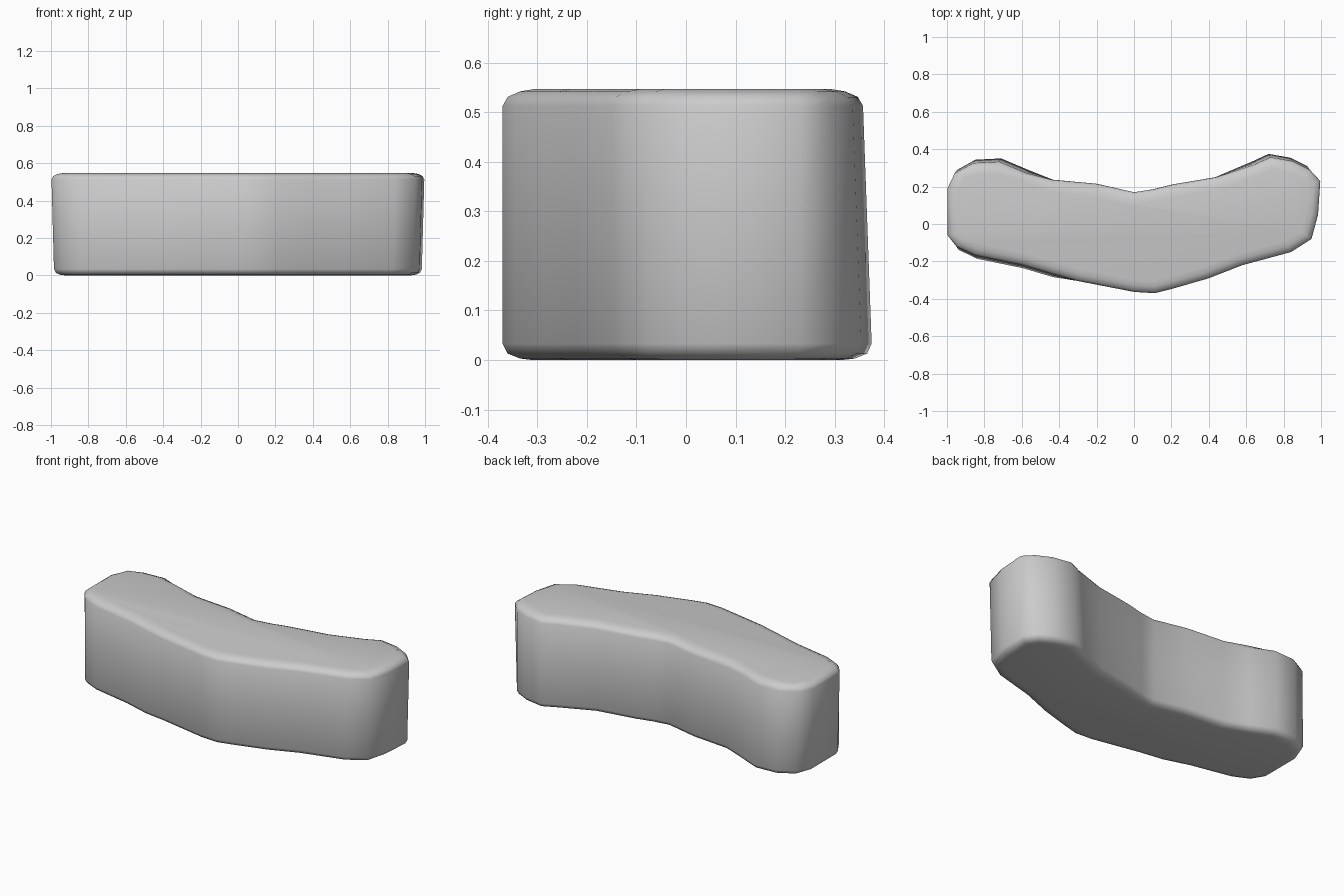
import bpy, bmesh
from mathutils import Vector

if "Cube" in bpy.data.objects:
    bpy.data.objects.remove(bpy.data.objects["Cube"])

# Plan outline of the curved block, counter-clockwise from the front centre
OUTLINE = [Vector(p) for p in [
    (0.0, -0.363), (0.11, -0.37), (0.21, -0.345), (0.4, -0.29), (0.58, -0.22),
    (0.84, -0.15), (0.95, -0.08), (0.985, 0.05), (0.997, 0.23), (0.94, 0.31),
    (0.85, 0.355), (0.73, 0.376), (0.64, 0.335), (0.44, 0.25), (0.2, 0.21),
    (0.1, 0.185), (0.0, 0.17), (-0.2, 0.215), (-0.44, 0.237), (-0.58, 0.293),
    (-0.72, 0.352), (-0.86, 0.345), (-0.96, 0.29), (-0.998, 0.19),
    (-0.998, -0.06), (-0.95, -0.14), (-0.85, -0.187), (-0.6, -0.238),
    (-0.44, -0.285), (-0.3, -0.305)]]

# Vertical profile: (inset, height)
PROFILE = [(0.06, 0.002), (0.035, 0.005), (0.01, 0.015), (0.0, 0.035), (0.0, 0.28),
           (0.0, 0.515), (0.01, 0.533), (0.035, 0.544), (0.065, 0.549)]


def inset_point(i, d):
    """Move an outline point inwards along its averaged normal."""
    a, p, b = OUTLINE[i - 1], OUTLINE[i], OUTLINE[(i + 1) % len(OUTLINE)]
    t = ((p - a).normalized() + (b - p).normalized()).normalized()
    return p + Vector((-t.y, t.x)) * d


def taper(p, z):
    """Ends lean out towards the top, rear lobes lean in."""
    t = z / 0.55
    x = p.x * (0.985 + 0.015 * t)
    y = p.y - (0.02 * t if p.y > 0.27 else 0)
    if p.x < -0.4 and p.y < -0.1:
        y += 0.02 * t
    return Vector((x, y, z))


bm = bmesh.new()
rings = [[bm.verts.new(taper(inset_point(i, d), z)) for i in range(len(OUTLINE))]
         for d, z in PROFILE]
n = len(OUTLINE)
for lo, hi in zip(rings, rings[1:]):
    for i in range(n):
        j = (i + 1) % n
        bm.faces.new((lo[i], lo[j], hi[j], hi[i]))
bm.faces.new(rings[-1])
bm.faces.new(rings[0][::-1])
bmesh.ops.translate(bm, verts=bm.verts, vec=(0, 0, -0.002))
for f in bm.faces:
    f.smooth = True

mesh = bpy.data.meshes.new("curved_block")
bm.to_mesh(mesh)
bm.free()
block = bpy.data.objects.new("curved_block", mesh)
bpy.context.collection.objects.link(block)
